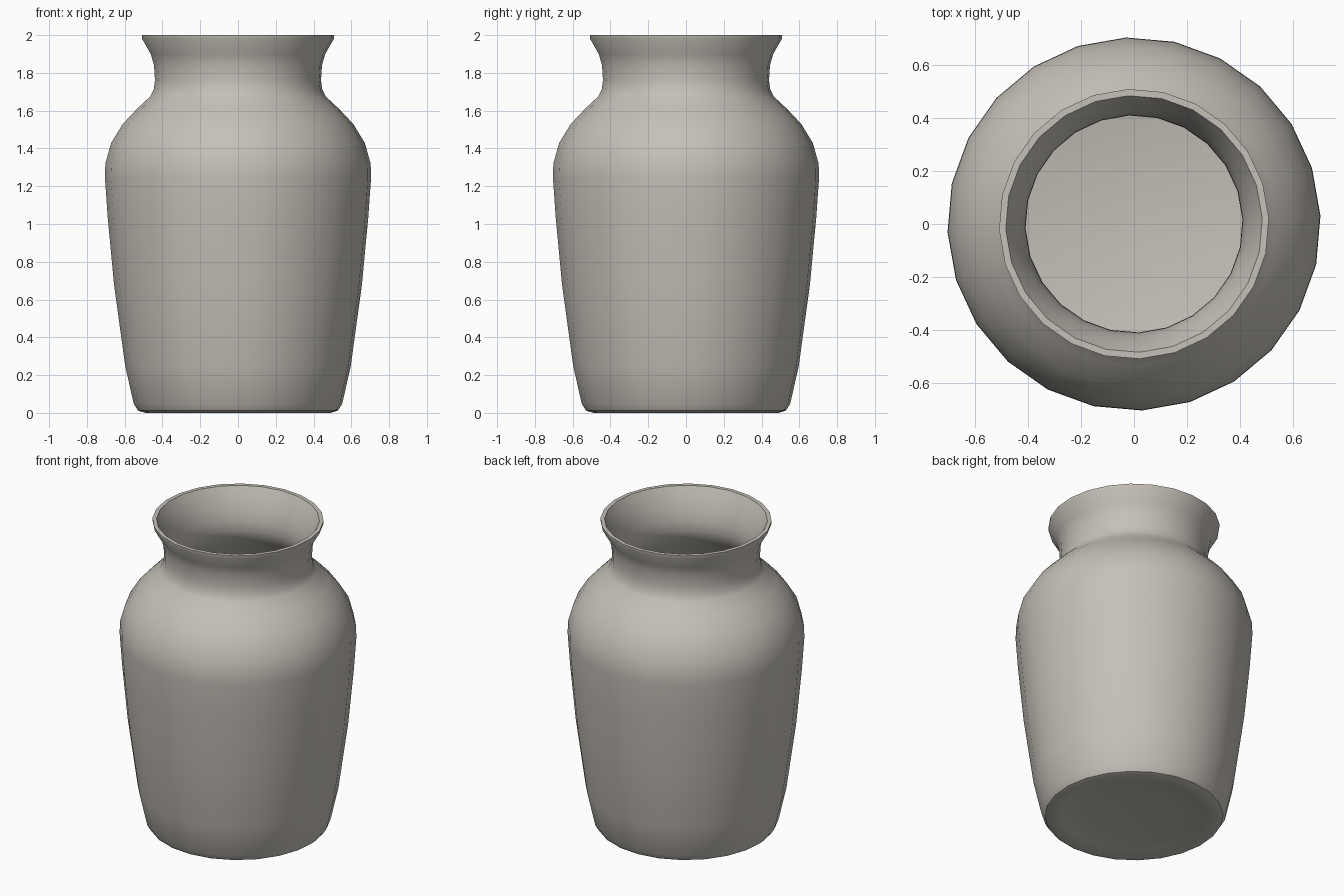
import bpy, bmesh, math

if "Cube" in bpy.data.objects:
    bpy.data.objects.remove(bpy.data.objects["Cube"])

SIDES = 24
TURN = math.radians(2.5)

# Closed wall profile (radius, height): underside, outer wall, lip, inner wall, floor
profile = [
    (0.31, 0.03), (0.42, 0.015), (0.49, 0.0), (0.53, 0.012), (0.553, 0.05),
    (0.598, 0.25), (0.657, 0.68), (0.69, 1.03), (0.705, 1.24), (0.703, 1.32),
    (0.672, 1.43), (0.61, 1.53), (0.535, 1.61), (0.465, 1.675), (0.447, 1.71),
    (0.44, 1.76), (0.445, 1.84), (0.462, 1.90), (0.508, 1.98), (0.51, 2.0),
    (0.485, 2.0), (0.47, 1.97), (0.432, 1.89), (0.412, 1.80), (0.41, 1.74),
    (0.43, 1.67), (0.50, 1.60), (0.575, 1.51), (0.64, 1.41), (0.668, 1.30),
    (0.655, 1.03), (0.622, 0.68), (0.563, 0.25), (0.52, 0.09), (0.42, 0.06),
]

bm = bmesh.new()
rings = []
for r, z in profile:
    rings.append([bm.verts.new((r * math.cos(TURN + 2 * math.pi * i / SIDES),
                                r * math.sin(TURN + 2 * math.pi * i / SIDES), z))
                  for i in range(SIDES)])
for a, b in zip(rings, rings[1:]):
    for i in range(SIDES):
        j = (i + 1) % SIDES
        bm.faces.new((a[i], a[j], b[j], b[i]))
# Underside disc and inner floor
bm.faces.new(rings[0][::-1])
bm.faces.new(rings[-1])
bmesh.ops.recalc_face_normals(bm, faces=bm.faces)

mesh = bpy.data.meshes.new("vase")
bm.to_mesh(mesh)
bm.free()
vase = bpy.data.objects.new("vase", mesh)
bpy.context.collection.objects.link(vase)

# Clay colour
clay = bpy.data.materials.new("warm grey clay")
clay.diffuse_color = (0.56, 0.53, 0.48, 1)
clay.use_nodes = True
clay.node_tree.nodes["Principled BSDF"].inputs["Base Color"].default_value = clay.diffuse_color
mesh.materials.append(clay)

# Smooth shading with a crisp lip and foot
bpy.context.view_layer.objects.active = vase
vase.select_set(True)
bpy.ops.object.shade_smooth_by_angle(angle=math.radians(40))
